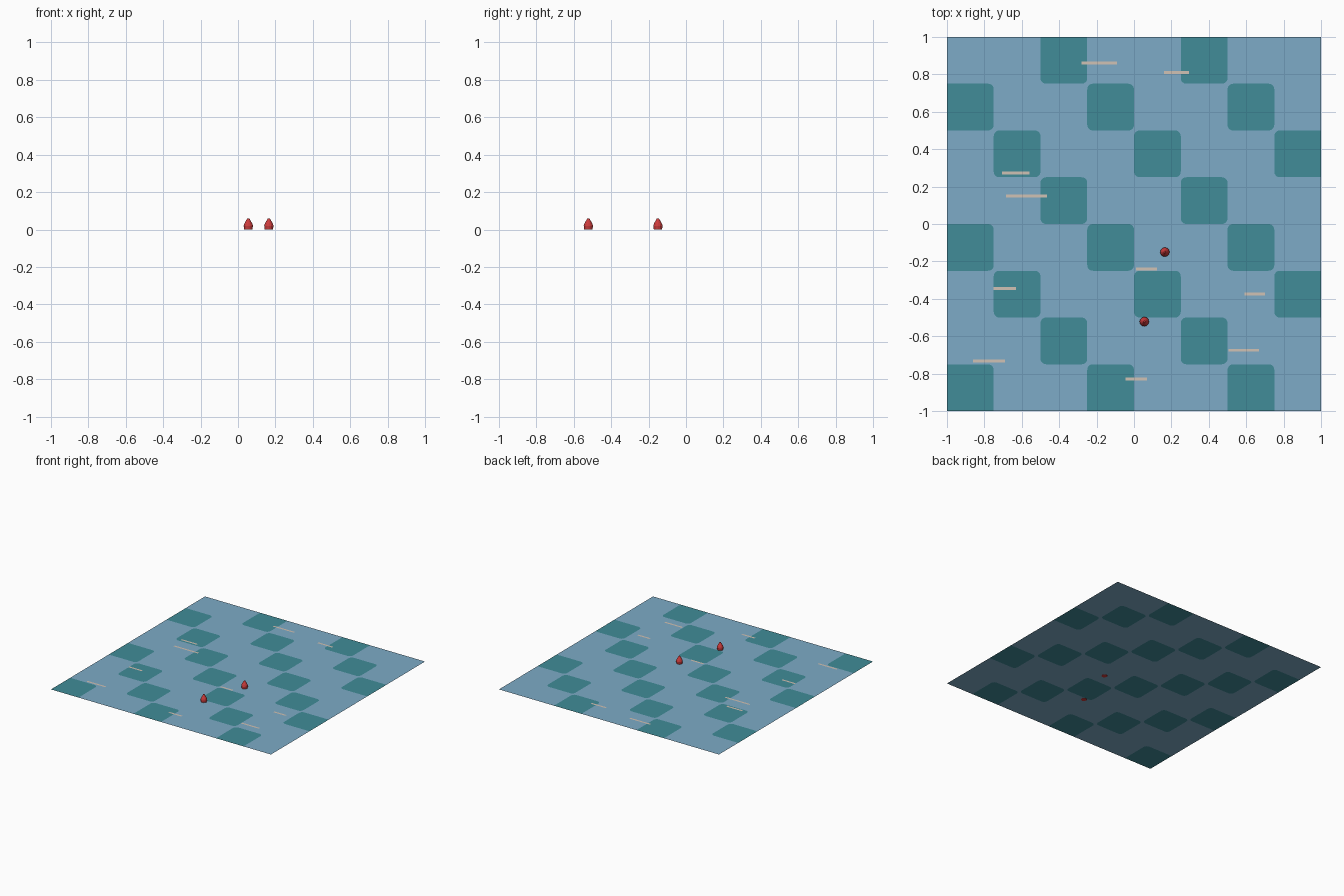
import bpy, bmesh, math
from mathutils import Vector

if "Cube" in bpy.data.objects:
    bpy.data.objects.remove(bpy.data.objects["Cube"])


def material(name, rgb):
    m = bpy.data.materials.new(name)
    m.diffuse_color = (*rgb, 1)
    m.use_nodes = True
    m.node_tree.nodes["Principled BSDF"].inputs["Base Color"].default_value = m.diffuse_color
    return m


WATER = material("water_blue", (0.205, 0.406, 0.571))
DEEP = material("deep_teal", (0.052, 0.262, 0.314))
FOAM = material("pale_foam", (0.64, 0.54, 0.46))
RED = material("buoy_red", (0.60, 0.045, 0.045))


def finish(bm, name, mats):
    me = bpy.data.meshes.new(name)
    bm.to_mesh(me)
    bm.free()
    for m in mats:
        me.materials.append(m)
    ob = bpy.data.objects.new(name, me)
    bpy.context.collection.objects.link(ob)
    return ob


# Water sheet: 8 x 8 cells, every third diagonal is a deep patch with rounded corners
N, CELL, R, Z = 8, 0.25, 0.03, 0.001
bm = bmesh.new()


def face(points, index):
    f = bm.faces.new([bm.verts.new((x, y, Z)) for x, y in points])
    f.material_index = index


for row in range(N):
    for col in range(N):
        cx, cy = -1 + CELL * (col + 0.5), -1 + CELL * (row + 0.5)
        h = CELL / 2
        deep = (row + col) % 3 == 0
        outline = []
        for k, (sx, sy) in enumerate([(1, 1), (-1, 1), (-1, -1), (1, -1)]):
            corner = (cx + sx * h, cy + sy * h)
            on_border = max(abs(corner[0]), abs(corner[1])) > 0.99
            if not deep or on_border:
                outline.append(corner)
                continue
            ox, oy = cx + sx * (h - R), cy + sy * (h - R)
            arc = []
            for i in range(6):
                a = math.pi / 2 * (k + i / 5)
                arc.append((ox + R * math.cos(a), oy + R * math.sin(a)))
            outline += arc
            # blue filler outside each rounded corner
            for p, q in zip(arc, arc[1:]):
                face([p, corner, q], 0)
        face(outline, 1 if deep else 0)
bmesh.ops.remove_doubles(bm, verts=bm.verts, dist=1e-5)
finish(bm, "water_surface", [WATER, DEEP])

# Foam streaks: x start, x end, y
streaks = [(-0.28, -0.09, 0.86), (0.16, 0.293, 0.81), (-0.705, -0.56, 0.272),
           (-0.685, -0.465, 0.15), (0.01, 0.122, -0.24), (-0.75, -0.63, -0.345),
           (0.59, 0.70, -0.375), (0.505, 0.668, -0.675), (-0.86, -0.69, -0.732),
           (-0.045, 0.07, -0.83)]
for n, (x0, x1, y) in enumerate(streaks):
    bm = bmesh.new()
    w, z = 0.008, 0.003
    bm.faces.new([bm.verts.new(p) for p in
                  [(x0, y - w, z), (x1, y - w, z), (x1, y + w, z), (x0, y + w, z)]])
    finish(bm, f"foam_streak_{n + 1}", [FOAM])

# Buoys: short tapered drum with a pointed cap
PROFILE = [(0.022, 0.0), (0.025, 0.020), (0.021, 0.032), (0.005, 0.060)]
SIDES = 12
for n, (bx, by) in enumerate([(0.055, -0.522), (0.165, -0.15)]):
    bm = bmesh.new()
    rings = [[bm.verts.new((bx + r * math.cos(2 * math.pi * i / SIDES),
                            by + r * math.sin(2 * math.pi * i / SIDES), z))
              for i in range(SIDES)] for r, z in PROFILE]
    for lo, hi in zip(rings, rings[1:]):
        for i in range(SIDES):
            j = (i + 1) % SIDES
            bm.faces.new([lo[i], lo[j], hi[j], hi[i]])
    bm.faces.new(rings[0][::-1])
    bm.faces.new(rings[-1])
    finish(bm, f"buoy_{n + 1}", [RED])
